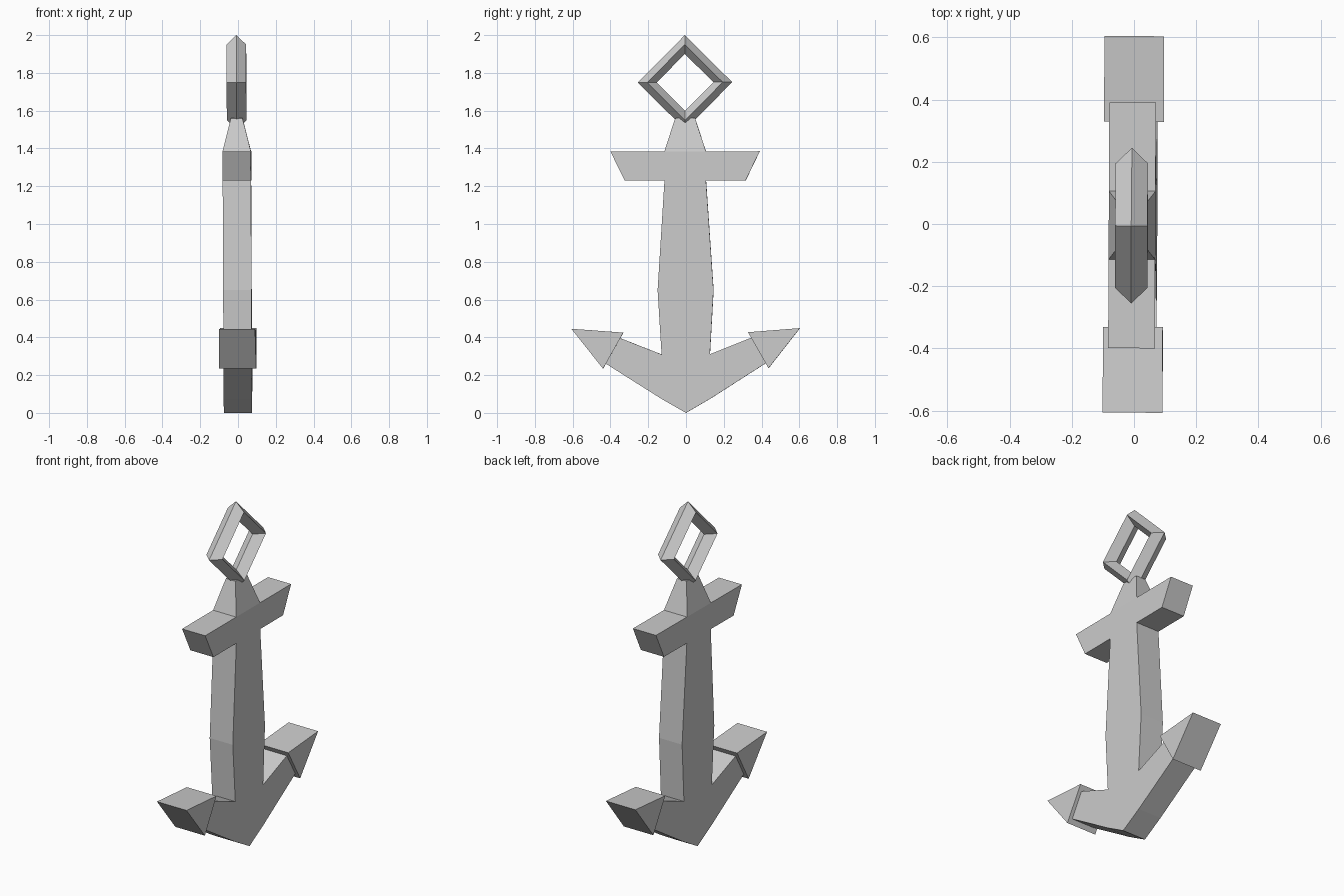
import bpy, bmesh, math
from mathutils import Matrix, Vector

if "Cube" in bpy.data.objects:
    bpy.data.objects.remove(bpy.data.objects["Cube"])

# The whole anchor leans very slightly off vertical
LEAN = Matrix(((1, 0.005, -0.0045, 0), (-0.005, 1, -0.003, 0), (0, 0.003, 1, 0), (0, 0, 0, 1)))


def finish(name, bm):
    bmesh.ops.recalc_face_normals(bm, faces=bm.faces)
    bm.transform(LEAN)
    mesh = bpy.data.meshes.new(name)
    bm.to_mesh(mesh)
    bm.free()
    obj = bpy.data.objects.new(name, mesh)
    bpy.context.collection.objects.link(obj)
    return obj


def prism(name, profile, half_width):
    """Extrude a (y, z) outline symmetrically along x."""
    bm = bmesh.new()
    face = bm.faces.new([bm.verts.new((-half_width, y, z)) for y, z in profile])
    out = bmesh.ops.extrude_face_region(bm, geom=[face], use_keep_orig=True)
    verts = [v for v in out["geom"] if isinstance(v, bmesh.types.BMVert)]
    bmesh.ops.translate(bm, verts=verts, vec=(2 * half_width, 0, 0))
    return finish(name, bm)


# Shank, arms and crossbar in one outline (right half, mirrored)
half = [(0.13, 0.075), (0.46, 0.285), (0.45, 0.43), (0.355, 0.40), (0.128, 0.31),
        (0.148, 0.65), (0.11, 1.23), (0.32, 1.23), (0.395, 1.384), (0.11, 1.384)]
prism("anchor_body", [(0, 0)] + half + [(-y, z) for y, z in reversed(half)], 0.075)

# Arrow-shaped tips on both arms
for side, label in ((1, "right"), (-1, "left")):
    prism("fluke_" + label, [(side * 0.605, 0.447), (side * 0.33, 0.426), (side * 0.438, 0.235)], 0.096)

# Tapered neck above the crossbar
bm = bmesh.new()
rings = [[bm.verts.new((sx * x, sy * y, z)) for sx, sy in ((-1, -1), (1, -1), (1, 1), (-1, 1))]
         for x, y, z in ((0.075, 0.11, 1.384), (0.031, 0.053, 1.56))]
for i in range(4):
    j = (i + 1) % 4
    bm.faces.new((rings[0][i], rings[0][j], rings[1][j], rings[1][i]))
bm.faces.new(rings[1])
finish("neck", bm)

# Diamond ring: four-sided loop with a diamond cross-section
bm = bmesh.new()
loops = []
for i in range(4):
    a = i * math.pi / 2
    loops.append([bm.verts.new((x, r * math.cos(a), 1.75 + r * math.sin(a)))
                  for r, x in ((0.25, 0), (0.2, 0.052), (0.15, 0), (0.2, -0.052))])
for i in range(4):
    for k in range(4):
        a, b, m = loops[i], loops[(i + 1) % 4], (k + 1) % 4
        bm.faces.new((a[k], b[k], b[m], a[m]))
finish("ring", bm)
